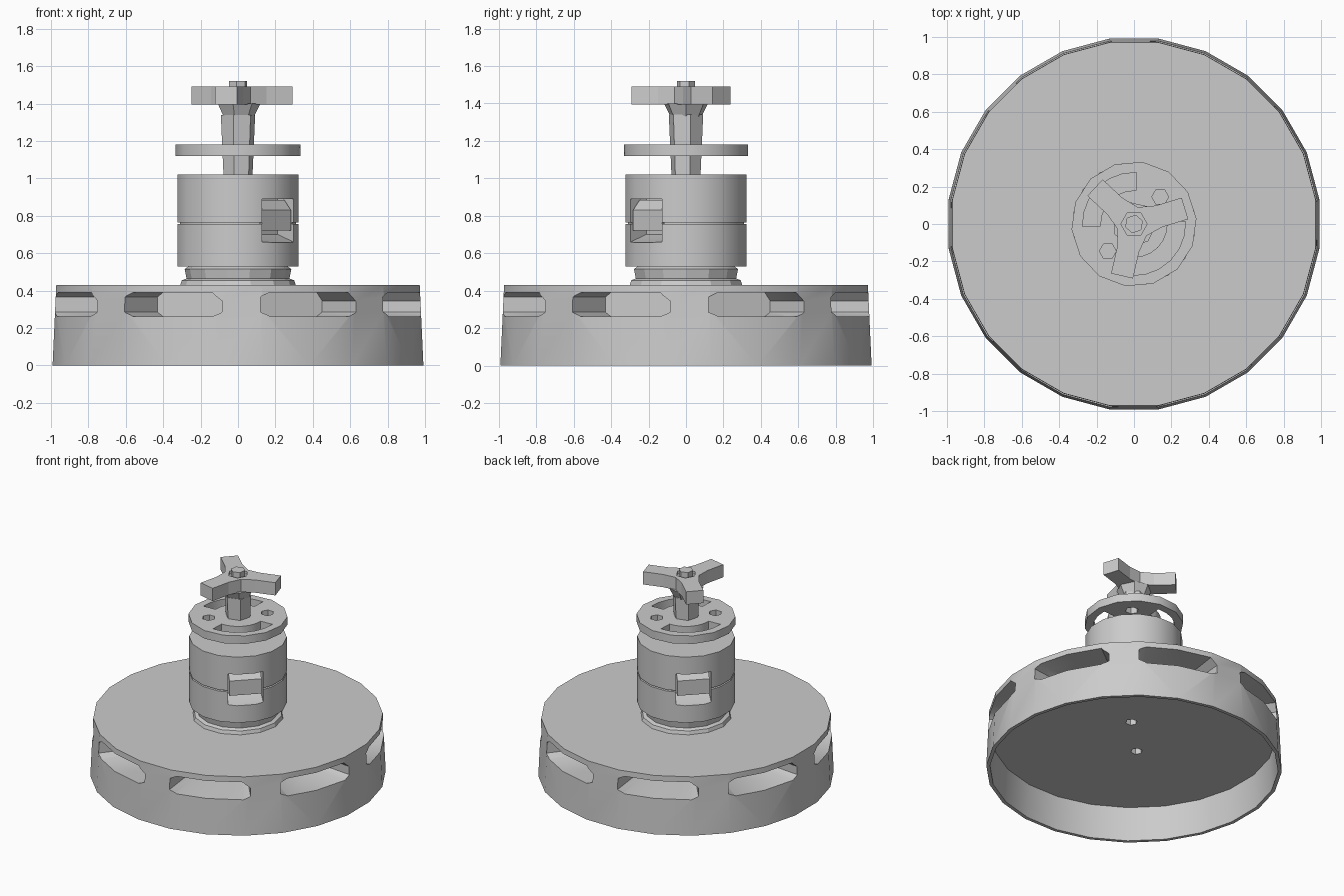
import bpy, bmesh, math
from mathutils import Matrix

old = bpy.data.objects.get("Cube")
if old:
    bpy.data.objects.remove(old, do_unlink=True)

grey = bpy.data.materials.new("Plain grey")
grey.use_nodes = True
GREY = (0.6, 0.6, 0.6, 1)
grey.diffuse_color = GREY
grey.node_tree.nodes["Principled BSDF"].inputs["Base Color"].default_value = GREY


def finish(name, bm):
    bmesh.ops.remove_doubles(bm, verts=bm.verts, dist=1e-5)
    bmesh.ops.recalc_face_normals(bm, faces=bm.faces)
    mesh = bpy.data.meshes.new(name)
    bm.to_mesh(mesh)
    bm.free()
    mesh.materials.append(grey)
    obj = bpy.data.objects.new(name, mesh)
    bpy.context.collection.objects.link(obj)
    return obj


def select(obj):
    bpy.ops.object.select_all(action="DESELECT")
    obj.select_set(True)
    bpy.context.view_layer.objects.active = obj


def smooth(obj, degrees=30):
    select(obj)
    bpy.ops.object.shade_smooth_by_angle(angle=math.radians(degrees))


def cut(obj, cutters):
    for cutter in cutters:
        cutter.hide_render = True
        mod = obj.modifiers.new("cut", "BOOLEAN")
        mod.object = cutter
        mod.operation = "DIFFERENCE"
        mod.solver = "EXACT"
        select(obj)
        bpy.ops.object.modifier_apply(modifier=mod.name)
        bpy.data.objects.remove(cutter, do_unlink=True)


def lathe(name, profile, sides, phase=0.0):
    """Spin a closed (radius, height) outline about the z axis."""
    bm = bmesh.new()
    rings = []
    for i in range(sides):
        a = math.radians(phase) + math.tau * i / sides
        rings.append([bm.verts.new((r * math.cos(a), r * math.sin(a), z)) for r, z in profile])
    n = len(profile)
    for i in range(sides):
        here, there = rings[i], rings[(i + 1) % sides]
        for j in range(n):
            k = (j + 1) % n
            if profile[j][0] == 0 and profile[k][0] == 0:
                continue
            quad = [here[j], there[j], there[k], here[k]]
            if profile[j][0] == 0:
                quad.pop(1)
            elif profile[k][0] == 0:
                quad.pop(2)
            bm.faces.new(quad)
    return finish(name, bm)


def rod(name, r0, r1, z0, z1, sides, phase=0.0):
    return lathe(name, [(0, z0), (r0, z0), (r1, z1), (0, z1)], sides, phase)


def loft(name, first, second):
    """Solid between two matching outlines."""
    bm = bmesh.new()
    a = [bm.verts.new(p) for p in first]
    b = [bm.verts.new(p) for p in second]
    bm.faces.new(a)
    bm.faces.new(b)
    for i in range(len(a)):
        j = (i + 1) % len(a)
        bm.faces.new((a[i], a[j], b[j], b[i]))
    return finish(name, bm)


def prism(name, outline, z0, z1):
    return loft(name, [(x, y, z0) for x, y in outline], [(x, y, z1) for x, y in outline])


def polar(r, degrees):
    a = math.radians(degrees)
    return r * math.cos(a), r * math.sin(a)


def hole(x, y, r, z0, z1):
    pin = rod("pin_cutter", r, r, z0, z1, 6)
    pin.data.transform(Matrix.Translation((x, y, 0)))
    return pin


# Wide hollow base with a recessed floor and a ring of windows
base = lathe("base_drum", [
    (0, 0.43), (0.98, 0.43), (1, 0), (0.975, 0), (0.96, 0.25), (0, 0.25),
    (0, 0.262), (0.86, 0.262), (0.86, 0.39), (0, 0.39)], 24, 7.5)
window = [(-13, 0.262), (14, 0.262), (17, 0.285), (17, 0.345),
          (14, 0.39), (-13, 0.39), (-16, 0.365), (-16, 0.285)]
cutters = []
for k in range(8):
    mid = 23 + 45 * k
    inner, outer = ([(*polar(r, mid + a), z) for a, z in window] for r in (0.7, 1.1))
    cutters.append(loft("window_cutter", inner, outer))
cutters += [hole(s * 0.14, s * 0.14, 0.04, 0.2, 0.3) for s in (1, -1)]
cut(base, cutters)
smooth(base)

# Stepped collar under the body
collar = lathe("collar", [(0, 0.425), (0.31, 0.425), (0.3, 0.455), (0.275, 0.465),
                          (0.285, 0.515), (0.25, 0.54), (0, 0.54)], 14)
smooth(collar, 20)

# Body with a thin seam and two opposite pockets
body = lathe("body", [(0, 0.53), (0.33, 0.53), (0.33, 0.755), (0.315, 0.757), (0.315, 0.763),
                      (0.33, 0.765), (0.33, 1.02), (0, 1.02)], 16, 11.25)
pocket = [(0.18, 0.7), (0.18, 0.89), (0.4, 0.89), (0.4, 0.65), (0.3, 0.66)]
latch = [(0.17, 0.72), (0.17, 0.885), (0.24, 0.885), (0.29, 0.83), (0.29, 0.72)]


def sideways(name, outline, half, turn):
    left, right = ([(d, t, z) for d, z in outline] for t in (-half, half))
    obj = loft(name, left, right)
    obj.data.transform(Matrix.Rotation(math.radians(turn), 4, "Z"))
    return obj


cut(body, [sideways("pocket_cutter", pocket, 0.12, turn) for turn in (-45, 135)])
smooth(body)
for side, turn in (("front", -45), ("back", 135)):
    sideways(side + "_latch", latch, 0.11, turn)

# Pierced flange: two curved slots and two small holes
flange = rod("flange", 0.335, 0.335, 1.12, 1.18, 14, 5)
cutters = []
for mid in (135, -45):
    steps = [mid - 48 + 16 * i for i in range(7)]
    outline = [polar(0.275, a) for a in steps] + [polar(0.18, a) for a in reversed(steps)]
    cutters.append(prism("slot_cutter", outline, 1.0, 1.3))
cutters += [hole(s * 0.14, s * 0.145, 0.045, 1.0, 1.3) for s in (1, -1)]
cut(flange, cutters)
smooth(flange)

# Spindle and the cone that carries the handle
rod("spindle", 0.08, 0.095, 1.01, 1.34, 6, 15)
rod("handle_cone", 0.085, 0.12, 1.33, 1.4, 7)

# Three-armed handle with a sunken centre and a nut
outline = []
for k in range(3):
    turn = math.radians(17 + 120 * k)
    for d, t in ((0.14, -0.06), (0.285, -0.06), (0.285, 0.06), (0.14, 0.06)):
        outline.append((d * math.cos(turn) - t * math.sin(turn),
                        d * math.sin(turn) + t * math.cos(turn)))
    outline.append(polar(0.092, 17 + 120 * k + 60))
handle = prism("handle", outline, 1.395, 1.49)
cut(handle, [rod("recess_cutter", 0.07, 0.07, 1.47, 1.6, 6)])
rod("handle_nut", 0.05, 0.05, 1.45, 1.52, 6, 20)
